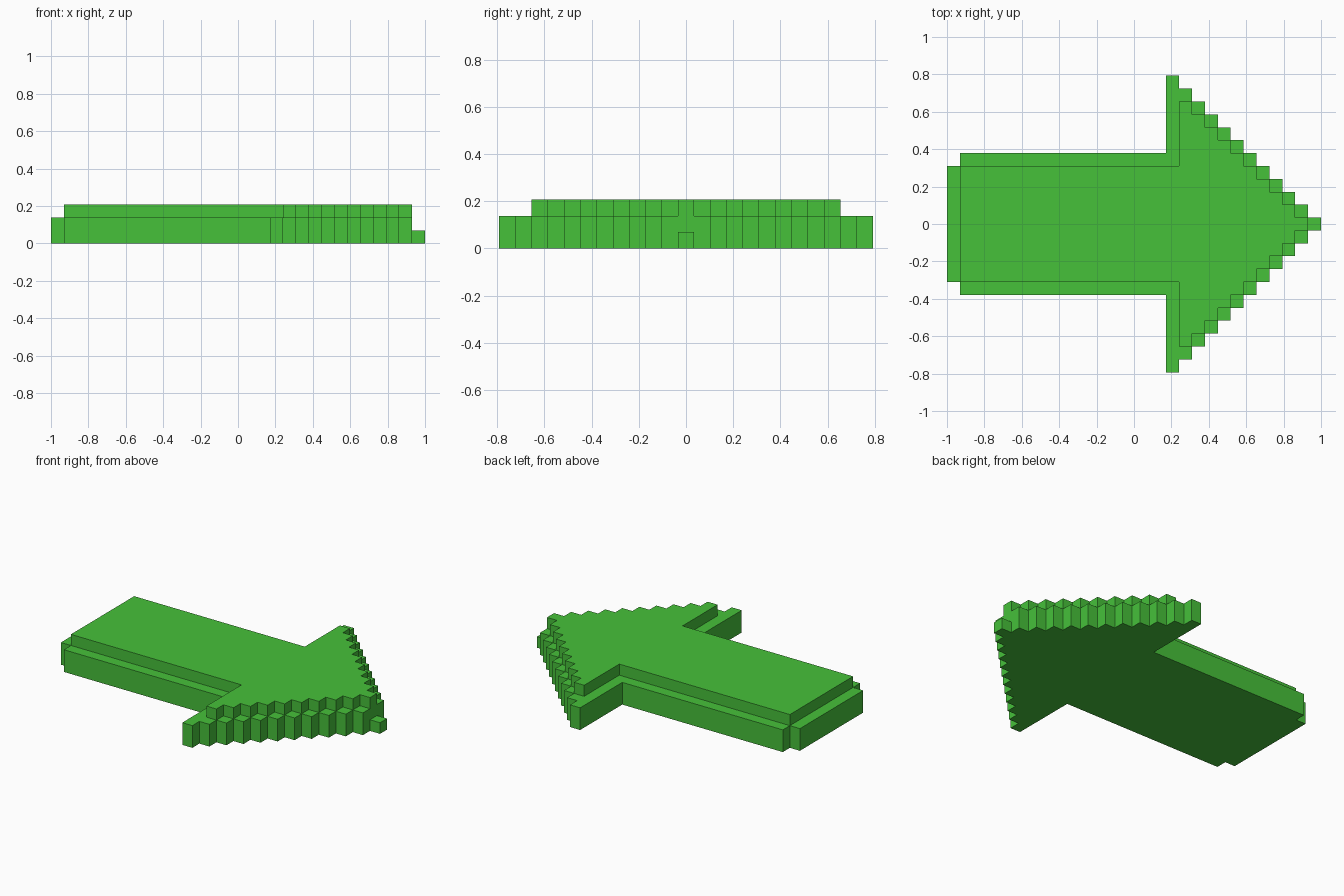
import bpy, bmesh, math
from mathutils import Vector

if "Cube" in bpy.data.objects:
    bpy.data.objects.remove(bpy.data.objects["Cube"])

LENGTH = 29            # block columns along x
REACH = 11             # rows either side of the centre line
U = 2 / LENGTH         # size of one block

green = bpy.data.materials.new("bright green")
green.use_nodes = True
colour = (0.061, 0.533, 0.042, 1)
green.diffuse_color = colour
green.node_tree.nodes["Principled BSDF"].inputs["Base Color"].default_value = colour


def base_reach(i):
    """Rows either side of the centre in the lower layers."""
    if i < 17:
        return 4 if i == 0 else 5      # shaft with a narrower tail end
    return 28 - i                      # stepped arrow head


def top_reach(i):
    """Rows either side of the centre in the raised top layer."""
    if i < 1 or i > 27:
        return -1
    return 4 if i < 18 else 27 - i


def filled(i, j, k):
    if not (0 <= i < LENGTH and 0 <= k < 3):
        return False
    if i == LENGTH - 1 and k > 0:      # the tip is a single low block
        return False
    return abs(j) <= (top_reach(i) if k == 2 else base_reach(i))


# Outer skin of the block arrow: one square wherever a block meets open air
bm = bmesh.new()
directions = [Vector(d) for d in
              ((1, 0, 0), (-1, 0, 0), (0, 1, 0), (0, -1, 0), (0, 0, 1), (0, 0, -1))]
for i in range(LENGTH):
    for j in range(-REACH, REACH + 1):
        for k in range(3):
            if not filled(i, j, k):
                continue
            centre = Vector((i + 0.5 - LENGTH / 2, j, k + 0.5))
            for n in directions:
                if filled(i + int(n.x), j + int(n.y), k + int(n.z)):
                    continue
                a = Vector((n.y, n.z, n.x))
                b = n.cross(a)
                corners = [centre + (n + a * s + b * t) / 2
                           for s, t in ((-1, -1), (1, -1), (1, 1), (-1, 1))]
                bm.faces.new([bm.verts.new(c * U) for c in corners])

# Weld the squares and merge flat regions into clean faces
bmesh.ops.remove_doubles(bm, verts=bm.verts[:], dist=U * 0.01)
bmesh.ops.dissolve_limit(bm, angle_limit=math.radians(1),
                         verts=bm.verts[:], edges=bm.edges[:])

mesh = bpy.data.meshes.new("block_arrow")
bm.to_mesh(mesh)
bm.free()
mesh.materials.append(green)
arrow = bpy.data.objects.new("block_arrow", mesh)
bpy.context.collection.objects.link(arrow)
